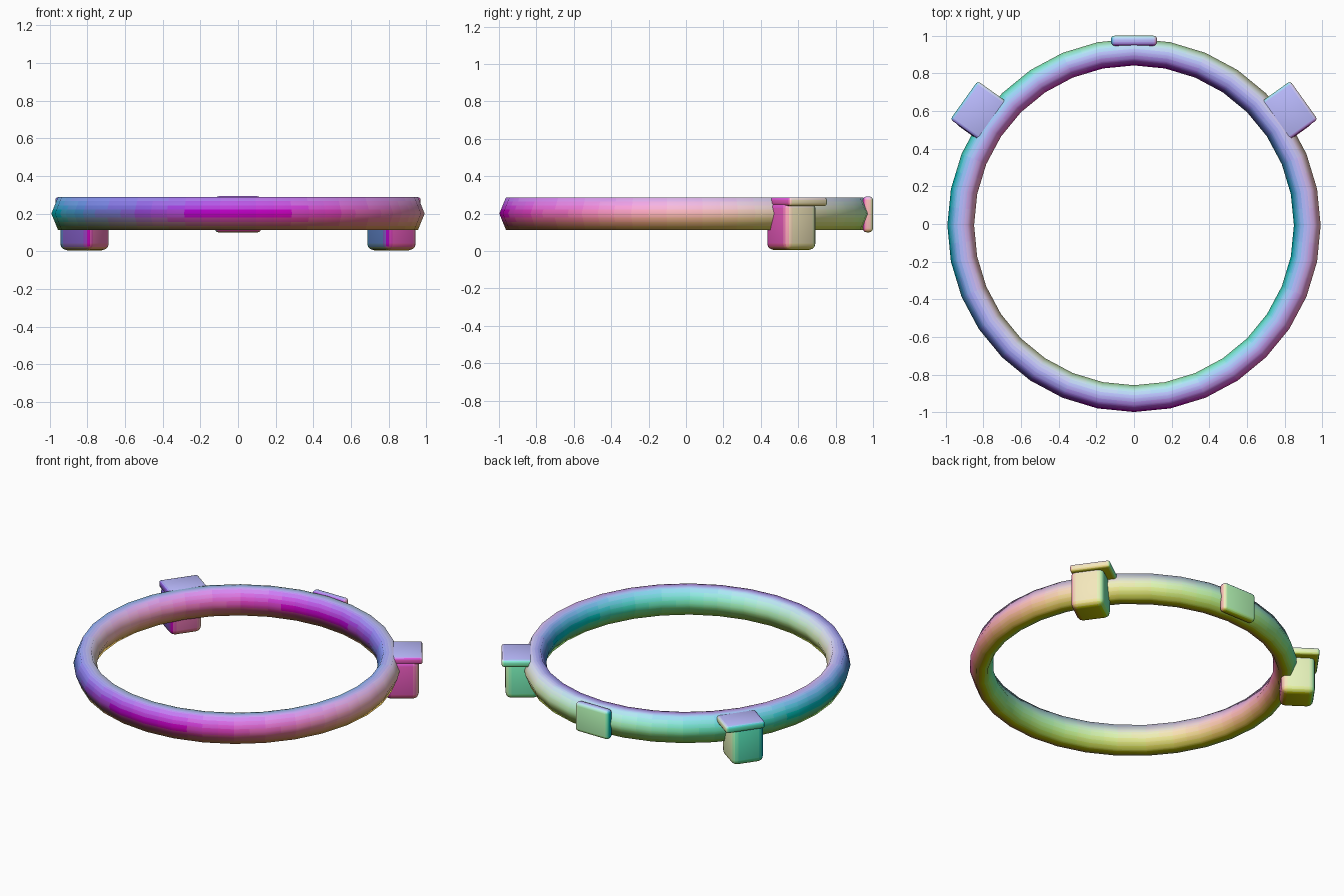
import bpy, bmesh
from math import cos, sin, pi, radians
from mathutils import Matrix, Vector

if "Cube" in bpy.data.objects:
    bpy.data.objects.remove(bpy.data.objects["Cube"])

CY = -0.007          # ring centre in y
N, M = 32, 6         # ring steps around, sides of its cross-section
SUB_A, SUB_B = 2, 4  # flat colour subdivisions of each ring facet


def tint(n):
    """Material whose colour follows the surface direction, in coarse steps."""
    rgb = [min(1.0, max(0.0, round((c * 0.5 + 0.5) * 20) / 20)) for c in n]
    name = "tint_%.2f_%.2f_%.2f" % tuple(rgb)
    mat = bpy.data.materials.get(name)
    if mat is None:
        mat = bpy.data.materials.new(name)
        mat.diffuse_color = (*rgb, 1)
        mat.use_nodes = True
        mat.node_tree.nodes["Principled BSDF"].inputs["Base Color"].default_value = mat.diffuse_color
    return mat


def finish(name, bm, vertex_normals=None):
    """Turn a bmesh into a smooth object, tinting each face by direction."""
    mesh = bpy.data.meshes.new(name)
    bm.to_mesh(mesh)
    bm.free()
    ob = bpy.data.objects.new(name, mesh)
    bpy.context.collection.objects.link(ob)
    slots = {}
    for p in mesh.polygons:
        p.use_smooth = True
        n = p.normal
        if vertex_normals:
            n = sum((vertex_normals[v] for v in p.vertices), Vector()).normalized()
        mat = tint(n)
        if mat.name not in slots:
            slots[mat.name] = len(mesh.materials)
            mesh.materials.append(mat)
        p.material_index = slots[mat.name]
    if vertex_normals:
        mesh.normals_split_custom_set_from_vertices(vertex_normals)
    return ob


def rounded_box(name, size, loc, angle, bevel, segments=3):
    bm = bmesh.new()
    bmesh.ops.create_cube(bm, size=1)
    bmesh.ops.scale(bm, vec=size, verts=bm.verts)
    bmesh.ops.bevel(bm, geom=bm.edges[:], offset=bevel, segments=segments,
                    profile=0.5, affect='EDGES')
    bm.transform(Matrix.Translation(loc) @ Matrix.Rotation(radians(angle), 4, 'Z'))
    bmesh.ops.recalc_face_normals(bm, faces=bm.faces)
    bm.normal_update()
    return finish(name, bm)


def facet_point(t, count):
    """Point on a regular polygon with `count` corners, at corner position t."""
    k = int(t)
    f = t - k
    a, b = 2 * pi * k / count, 2 * pi * (k + 1) / count
    return (cos(a) * (1 - f) + cos(b) * f, sin(a) * (1 - f) + sin(b) * f)


# ring: 32-sided, six-sided tall cross-section, each facet split in its plane
bm = bmesh.new()
NA, NB = N * SUB_A, M * SUB_B
rows, normals = [], []
for i in range(NA):
    ax, ay = facet_point(i / SUB_A, N)
    a = 2 * pi * i / NA
    row = []
    for j in range(NB):
        cx, cz = facet_point(j / SUB_B, M)
        b = 2 * pi * j / NB
        r = 0.92 + 0.071 * cx
        row.append(bm.verts.new((r * ax, CY + r * ay, 0.2 + 0.101 * cz)))
        normals.append(Vector((cos(b) * cos(a), cos(b) * sin(a), sin(b))))
    rows.append(row)
for i in range(NA):
    p, q = rows[i], rows[(i + 1) % NA]
    for j in range(NB):
        k = (j + 1) % NB
        bm.faces.new((p[j], q[j], q[k], p[k]))
bm.normal_update()
finish("ring", bm, normals)

# back plate
rounded_box("back_plate", (0.245, 0.054, 0.192), (0, 0.973, 0.196), 0, 0.02)

# blocks with cap plates, right and left
for side, s in (("right", 1), ("left", -1)):
    turn = 35.5 * s
    rounded_box(side + "_block", (0.205, 0.205, 0.262), (0.815 * s, 0.563, 0.136), turn, 0.036)
    rounded_box(side + "_cap", (0.19, 0.25, 0.047), (0.825 * s, 0.602, 0.264), turn, 0.014, 2)
